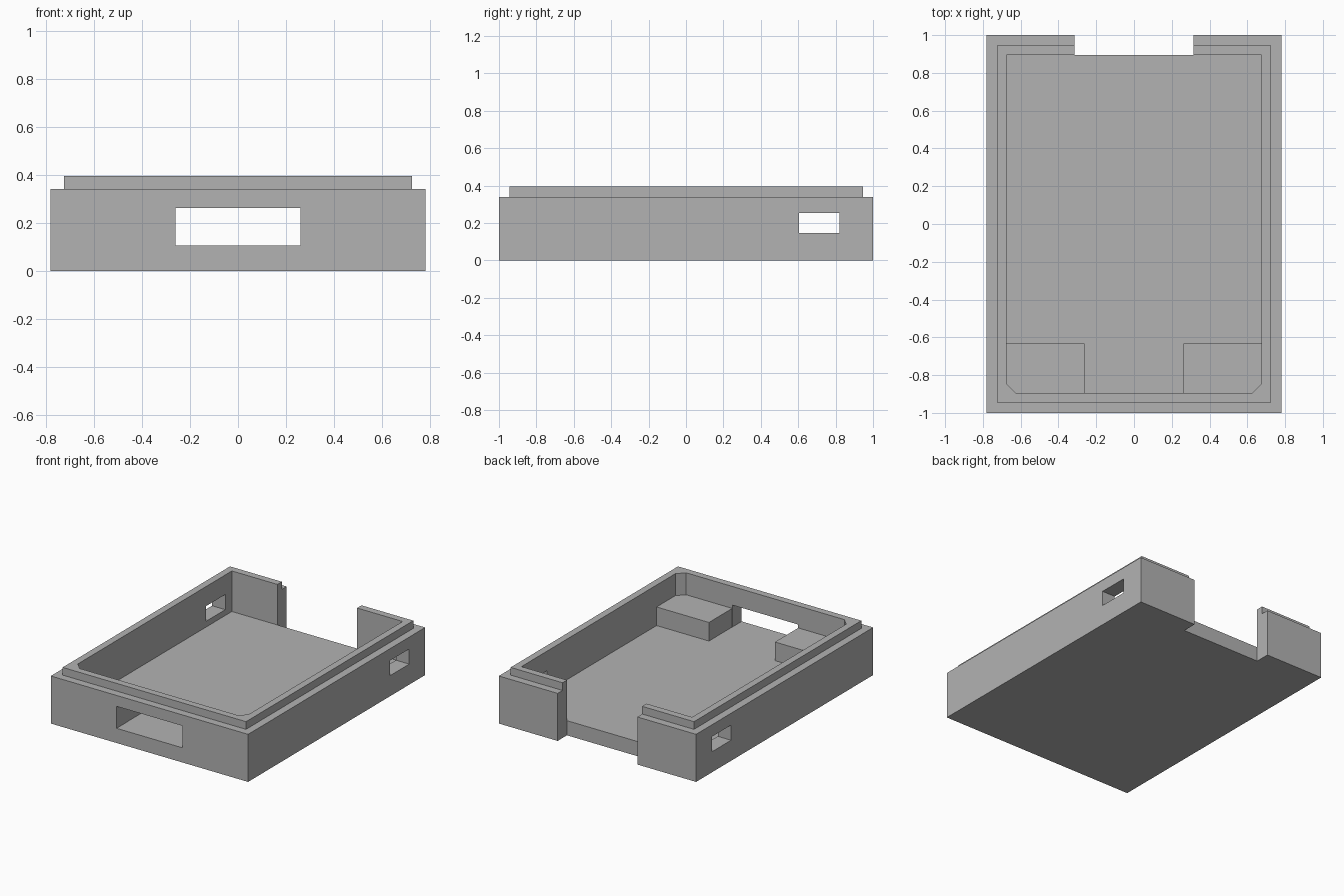
import bpy
import bmesh

if "Cube" in bpy.data.objects:
    bpy.data.objects.remove(bpy.data.objects["Cube"], do_unlink=True)

HALF_X, HALF_Y, WALL_TOP, LIP_TOP = 0.78, 1.0, 0.34, 0.395
IN_X, IN_Y, FLOOR, CHAMFER, LEDGE = 0.675, 0.895, 0.105, 0.05, 0.055

grey = bpy.data.materials.new("plain grey")
grey.use_nodes = True
grey.diffuse_color = (0.45, 0.45, 0.45, 1)
grey.node_tree.nodes["Principled BSDF"].inputs["Base Color"].default_value = grey.diffuse_color


def prism(name, outline, z0, z1, ledge=0, lip=0):
    """Extrude an anticlockwise outline, optionally with a stepped-in lip on top."""
    bm = bmesh.new()
    base = bm.faces.new([bm.verts.new((x, y, z0)) for x, y in outline])
    ext = bmesh.ops.extrude_face_region(bm, geom=[base])["geom"]
    bmesh.ops.translate(bm, verts=[v for v in ext if isinstance(v, bmesh.types.BMVert)],
                        vec=(0, 0, z1 - z0))
    bmesh.ops.recalc_face_normals(bm, faces=bm.faces)
    if lip:
        top = max(bm.faces, key=lambda f: f.calc_center_median().z)
        bmesh.ops.inset_region(bm, faces=[top], thickness=ledge, use_even_offset=True)
        ext = bmesh.ops.extrude_face_region(bm, geom=[top])["geom"]
        bmesh.ops.translate(bm, verts=[v for v in ext if isinstance(v, bmesh.types.BMVert)],
                            vec=(0, 0, lip))
        if top.is_valid:
            bmesh.ops.delete(bm, geom=[top], context="FACES_ONLY")
        bmesh.ops.recalc_face_normals(bm, faces=bm.faces)
    mesh = bpy.data.meshes.new(name)
    bm.to_mesh(mesh)
    bm.free()
    mesh.materials.append(grey)
    obj = bpy.data.objects.new(name, mesh)
    bpy.context.scene.collection.objects.link(obj)
    return obj


def rect(x0, x1, y0, y1):
    return [(x0, y0), (x1, y0), (x1, y1), (x0, y1)]


def cut(target, cutter):
    mod = target.modifiers.new("cut", "BOOLEAN")
    mod.operation, mod.solver, mod.object = "DIFFERENCE", "EXACT", cutter
    cutter.hide_render = True
    bpy.context.view_layer.objects.active = target
    bpy.ops.object.modifier_apply(modifier=mod.name)
    bpy.data.objects.remove(cutter, do_unlink=True)


# Outer case with the raised rim
case = prism("case_shell", rect(-HALF_X, HALF_X, -HALF_Y, HALF_Y), 0, WALL_TOP,
             LEDGE, LIP_TOP - WALL_TOP)

# Interior with chamfered front corners
cavity = [(-IN_X + CHAMFER, -IN_Y), (IN_X - CHAMFER, -IN_Y), (IN_X, -IN_Y + CHAMFER),
          (IN_X, IN_Y), (-IN_X, IN_Y), (-IN_X, -IN_Y + CHAMFER)]
cut(case, prism("cavity_cutter", cavity, FLOOR, 1))

# Back gap, through the whole wall
cut(case, prism("back_gap_cutter", rect(-0.315, 0.315, IN_Y, 1.2), -0.1, 1))

# Front window, level with the floor
cut(case, prism("front_window_cutter", rect(-0.26, 0.26, -1.2, -0.8), FLOOR, 0.262))

# Side ports, one in each long wall
cut(case, prism("side_port_cutter", rect(-1, 1, 0.605, 0.82), 0.147, 0.255))

# Support blocks in the front corners, sunk slightly into floor and walls
for side, s in (("left", 1), ("right", -1)):
    xs = sorted((s * 0.261, s * (IN_X + 0.02)))
    prism(side + "_support_block", rect(*xs, -IN_Y - 0.02, -0.632), FLOOR - 0.02, 0.238)
